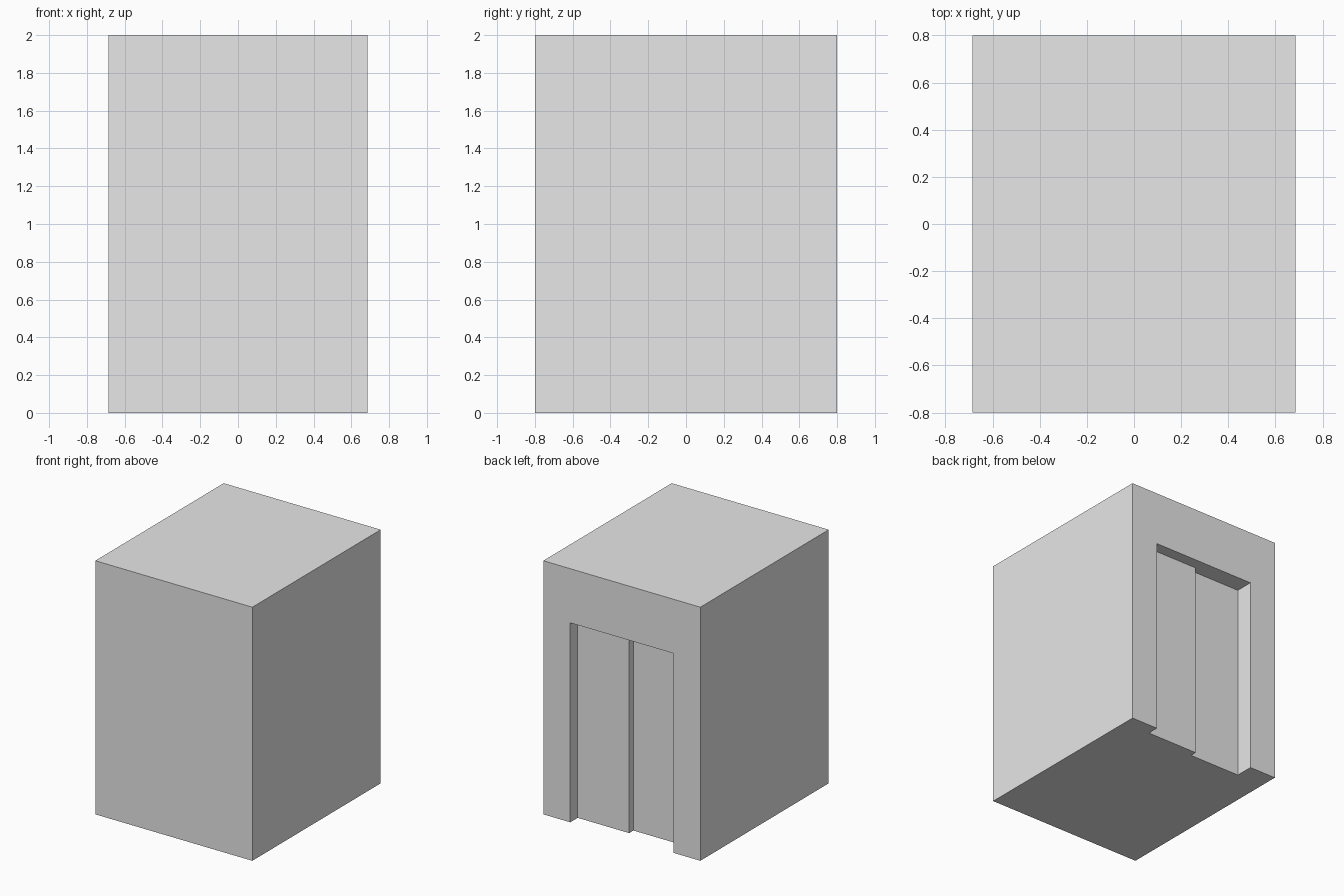
import bpy
import bmesh

default = bpy.data.objects.get("Cube")
if default:
    bpy.data.objects.remove(default, do_unlink=True)

HALF_X, HALF_Y, HEIGHT = 0.685, 0.8, 2.0
DOOR_HALF, DOOR_TOP = 0.45, 1.573
NEAR_DEPTH, FAR_DEPTH = 0.092, 0.145

grey = bpy.data.materials.new("plain_grey")
grey.use_nodes = True
colour = (0.8, 0.8, 0.8, 1.0)
grey.diffuse_color = colour
grey.node_tree.nodes["Principled BSDF"].inputs["Base Color"].default_value = colour


def prism(name, outline, bottom, top):
    """Extrude a plan outline upwards into a closed solid."""
    bm = bmesh.new()
    base = bm.faces.new([bm.verts.new((x, y, bottom)) for x, y in outline])
    grown = bmesh.ops.extrude_face_region(bm, geom=[base], use_keep_orig=True)
    moved = [v for v in grown["geom"] if isinstance(v, bmesh.types.BMVert)]
    bmesh.ops.translate(bm, verts=moved, vec=(0, 0, top - bottom))
    bmesh.ops.recalc_face_normals(bm, faces=bm.faces)
    mesh = bpy.data.meshes.new(name)
    bm.to_mesh(mesh)
    bm.free()
    mesh.materials.append(grey)
    obj = bpy.data.objects.new(name, mesh)
    bpy.context.collection.objects.link(obj)
    return obj


# Solid cabin block
cabin = prism("cabin_block",
              [(-HALF_X, -HALF_Y), (HALF_X, -HALF_Y),
               (HALF_X, HALF_Y), (-HALF_X, HALF_Y)], 0, HEIGHT)

# Stepped doorway recess: two sliding door leaves at different depths
near, far, outside = HALF_Y - NEAR_DEPTH, HALF_Y - FAR_DEPTH, HALF_Y + 0.1
cutter = prism("doorway_cutter",
               [(-DOOR_HALF, outside), (-DOOR_HALF, far), (0, far),
                (0, near), (DOOR_HALF, near), (DOOR_HALF, outside)],
               -0.1, DOOR_TOP)
cutter.hide_render = True

cut = cabin.modifiers.new("doorway", 'BOOLEAN')
cut.operation = 'DIFFERENCE'
cut.solver = 'EXACT'
cut.object = cutter

# Apply the cut and drop the helper
bpy.context.view_layer.objects.active = cabin
bpy.ops.object.modifier_apply(modifier=cut.name)
bpy.data.objects.remove(cutter, do_unlink=True)
